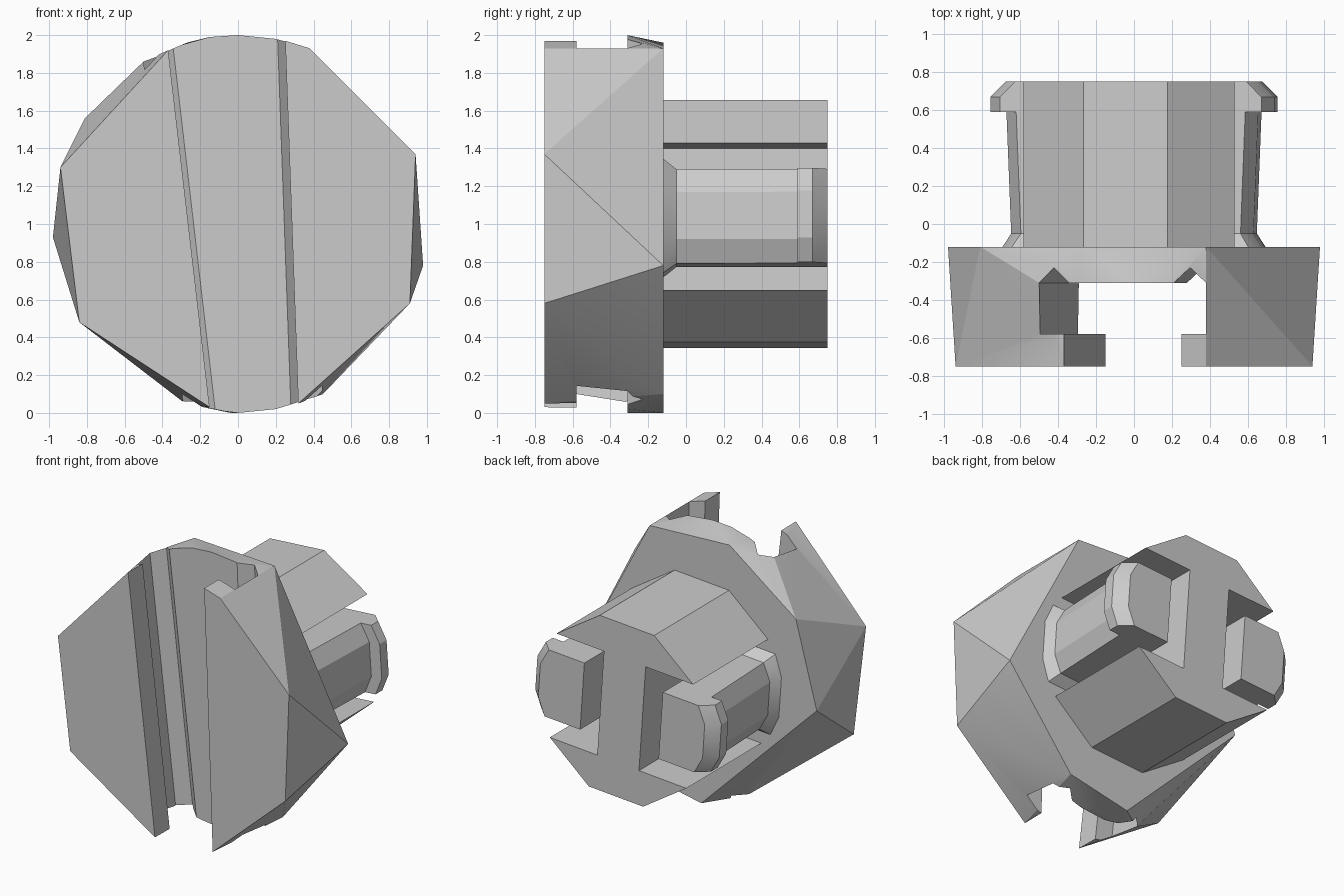
import bpy, bmesh, math
from mathutils import Matrix, Vector

cube = bpy.data.objects.get("Cube")
if cube:
    bpy.data.objects.remove(cube, do_unlink=True)

grey = bpy.data.materials.new("light grey")
grey.use_nodes = True
COLOR = (0.6, 0.6, 0.6, 1)
grey.diffuse_color = COLOR
grey.node_tree.nodes["Principled BSDF"].inputs["Base Color"].default_value = COLOR


def make(name, bm):
    bmesh.ops.recalc_face_normals(bm, faces=bm.faces)
    mesh = bpy.data.meshes.new(name)
    bm.to_mesh(mesh)
    bm.free()
    mesh.materials.append(grey)
    ob = bpy.data.objects.new(name, mesh)
    bpy.context.collection.objects.link(ob)
    return ob


def loft(name, rings):
    """Skin matching closed rings of points and cap both ends."""
    bm = bmesh.new()
    loops = [[bm.verts.new(p) for p in ring] for ring in rings]
    n = len(loops[0])
    for a, b in zip(loops, loops[1:]):
        for i in range(n):
            j = (i + 1) % n
            bm.faces.new((a[i], a[j], b[j], b[i]))
    bm.faces.new(loops[0])
    bm.faces.new(loops[-1])
    return make(name, bm)


def finish(ob, angle=25):
    bpy.ops.object.select_all(action='DESELECT')
    ob.select_set(True)
    bpy.context.view_layer.objects.active = ob
    bpy.ops.object.shade_smooth_by_angle(angle=math.radians(angle))


# Faceted head: hull of the front outline, slot floor arc and rear outline
FRONT, FLOOR, REAR = -0.75, -0.31, -0.12
outlines = {
    FRONT: [(.94, 1.37), (.38, 1.93), (.25, 1.97), (-.37, 1.92), (-.94, 1.3),
            (-.84, .48), (-.15, .03), (.32, .05), (.91, .58)],
    FLOOR: [(.2, 1.98), (0, 2), (-.15, 1.99), (-.5, 1.86),
            (-.28, .05), (0, 0), (.2, .02)],
    REAR: [(.98, .78), (.38, 1.93), (-.27, 1.96), (-.81, 1.56), (-.98, .93),
           (-.04, 0), (.45, .1)],
}
bm = bmesh.new()
for y, points in outlines.items():
    for x, z in points:
        bm.verts.new((x, y, z))
hull = bmesh.ops.convex_hull(bm, input=bm.verts)
loose = [v for v in bm.verts if not v.link_faces]
bmesh.ops.delete(bm, geom=loose, context='VERTS')
bmesh.ops.dissolve_limit(bm, angle_limit=0.01, verts=bm.verts, edges=bm.edges)
head = make("head", bm)


# Tapered undercut slot with a V groove along each side of its floor
def slot_ring(z):
    left, right = -.116 * (z - 1), -.036 * (z - 1)
    lip, floor, peak = -.58, FLOOR, -.23
    side_a = [(-.263, -.9), (-.263, lip), (-.4, lip), (-.4, floor),
              (-.318, peak), (-.235, floor)]
    side_b = [(.245, floor), (.33, peak), (.413, floor), (.413, lip),
              (.285, lip), (.285, -.9)]
    return ([(x + left, y, z) for x, y in side_a]
            + [(x + right, y, z) for x, y in side_b])


cutter = loft("slot_cutter", [slot_ring(-.2), slot_ring(2.2)])
cutter.hide_render = True
cut = head.modifiers.new("slot", 'BOOLEAN')
cut.operation = 'DIFFERENCE'
cut.solver = 'EXACT'
cut.object = cutter
bpy.context.view_layer.objects.active = head
bpy.ops.object.modifier_apply(modifier=cut.name)
bpy.data.objects.remove(cutter, do_unlink=True)
finish(head)

# The rear parts share a slightly rolled frame
ROLL = Matrix.Translation((0, 0, 1)) @ Matrix.Rotation(math.radians(-4), 4, 'Y')
BACK = 0.75


def rolled(points, y):
    return [ROLL @ Vector((x, y, z)) for x, z in points]


# Boss: ten-sided plug notched on both sides to leave a central web
R, WEB, NOTCH = 0.68, 0.17, 0.39


def arc(angles):
    return [(R * math.cos(math.radians(a)), R * math.sin(math.radians(a)))
            for a in angles]


profile = (arc((35, 71, 109, 145)) + [(-WEB, NOTCH), (-WEB, -NOTCH)]
           + arc((215, 251, 289, 325)) + [(WEB, -NOTCH), (WEB, NOTCH)])
finish(loft("boss", [rolled(profile, REAR - .01), rolled(profile, BACK)]))


# Snap clips: flared root, slim arm and chamfered hook
def clip_ring(side, y, outer, half, inner):
    pts = [(inner, -half), (outer - .06, -half), (outer, -half * .5),
           (outer, half * .5), (outer - .06, half), (inner, half)]
    return rolled([(side * x, z) for x, z in pts], y)


stations = [(REAR - .01, .69, .31, .27), (-.05, .64, .25, .32),
            (.59, .665, .25, .32), (.59, .75, .25, .32),
            (.67, .75, .25, .32), (BACK, .67, .25, .32)]
for side, label in ((1, "left"), (-1, "right")):
    finish(loft(label + "_clip", [clip_ring(side, *s) for s in stations]))
